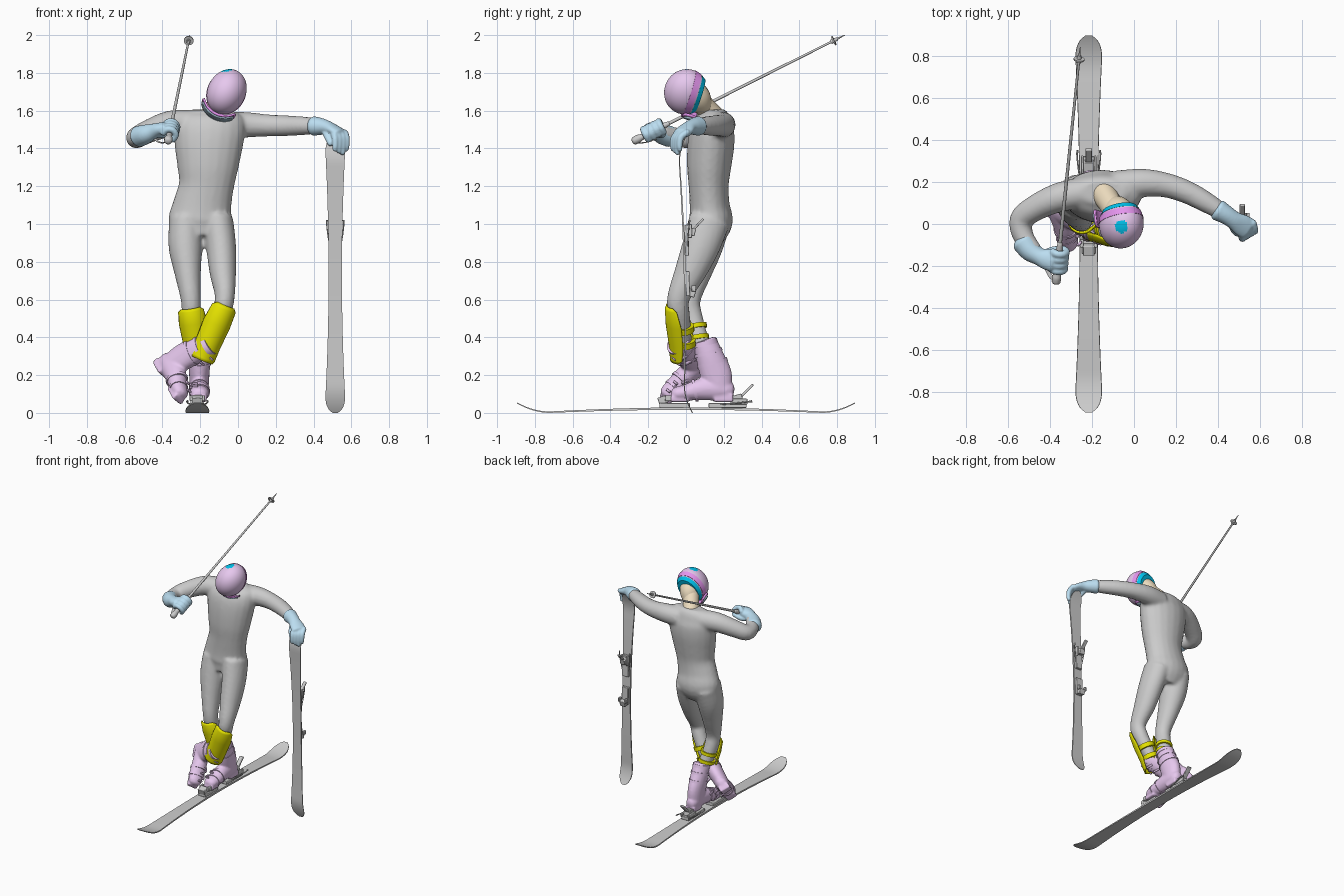
import bpy, bmesh
from math import sin, cos, pi, radians, sqrt
from mathutils import Vector, Matrix

if "Cube" in bpy.data.objects:
    bpy.data.objects.remove(bpy.data.objects["Cube"])

PINK, YELLOW, GLOVE = (.8, .58, .86), (.8, .78, .0), (.5, .73, .88)
BLUE, MAGENTA, SKIN, LENS = (.0, .55, .85), (.78, .3, .85), (.85, .72, .52), (.4, .55, .65)


def material(color):
    key = "color_%02d_%02d_%02d" % tuple(int(c * 99) for c in color)
    m = bpy.data.materials.get(key) or bpy.data.materials.new(key)
    m.diffuse_color = (*color, 1)
    m.use_nodes = True
    m.node_tree.nodes["Principled BSDF"].inputs["Base Color"].default_value = m.diffuse_color
    return m


def obj(name, bm, color=None, M=None, remesh=0, solid=0, bevel=0):
    bmesh.ops.recalc_face_normals(bm, faces=bm.faces[:])
    if M:
        bm.transform(M)
    me = bpy.data.meshes.new(name)
    bm.to_mesh(me)
    bm.free()
    o = bpy.data.objects.new(name, me)
    bpy.context.collection.objects.link(o)
    if color:
        me.materials.append(material(color))
    if remesh:
        r = o.modifiers.new("merge", 'REMESH')
        r.mode, r.voxel_size, r.use_smooth_shade = 'VOXEL', remesh, True
        s = o.modifiers.new("soften", 'SMOOTH')
        s.factor, s.iterations = .5, 6
    if solid:
        s = o.modifiers.new("thickness", 'SOLIDIFY')
        s.thickness, s.offset = solid, 0
    if bevel:
        b = o.modifiers.new("bevel", 'BEVEL')
        b.width, b.segments = bevel, 2
    return o


def loft(bm, rings, closed=True):
    vs = [[bm.verts.new(p) for p in r] for r in rings]
    n = len(vs[0])
    for a, b in zip(vs, vs[1:]):
        for i in range(n if closed else n - 1):
            j = (i + 1) % n
            bm.faces.new((a[i], a[j], b[j], b[i]))
    if closed:
        bm.faces.new(vs[0])
        bm.faces.new(vs[-1])


def tube(bm, pts, side=(1, 0, 0), dome=0, seg=20, steps=4):
    """Smooth tube through (x, y, z, ra, rb) points; ra lies along side."""
    P = [Vector(list(p) + [p[3]] * (5 - len(p))) for p in pts]
    Q = [2 * P[0] - P[1]] + P + [2 * P[-1] - P[-2]]
    if len(P) == 2:
        path = P
    else:
        path = []
        for a, b, c, d in zip(Q, Q[1:], Q[2:], Q[3:]):
            for k in range(steps):
                t = k / steps
                path.append(.5 * (2 * b + (c - a) * t + (2 * a - 5 * b + 4 * c - d) * t * t
                                  + (3 * b - a - 3 * c + d) * t ** 3))
        path.append(P[-1])
    rings = []
    for i, p in enumerate(path):
        t = Vector((path[min(i + 1, len(path) - 1)] - path[max(i - 1, 0)])[:3]).normalized()
        a = Vector(side)
        a = (a - a.dot(t) * t).normalized()
        b = t.cross(a)

        def ring(off, k):
            c = Vector(p[:3]) + t * off
            return [c + k * (p[3] * cos(u) * a + p[4] * sin(u) * b)
                    for u in (2 * pi * j / seg for j in range(seg))]
        h = dome * min(p[3], p[4])
        if dome and i == 0:
            rings += [ring(-h, .35), ring(-.7 * h, .75)]
        rings.append(ring(0, 1))
        if dome and i == len(path) - 1:
            rings += [ring(.7 * h, .75), ring(h, .35)]
    loft(bm, rings)


def box(bm, c, s, tilt=0):
    bmesh.ops.create_cube(bm, size=1, matrix=Matrix.Translation(c)
                          @ Matrix.Rotation(radians(tilt), 4, 'X') @ Matrix.Diagonal((*s, 1)))


def shell(bm, rows, facing, n=16):
    """Curved plate made of arcs (point, radius, half angle) turned to facing."""
    ax = (Vector(rows[-1][0]) - Vector(rows[0][0])).normalized()
    f = Vector(facing)
    f = (f - f.dot(ax) * ax).normalized()
    s = ax.cross(f)
    loft(bm, [[Vector(p) + r * (cos(u) * f + sin(u) * s)
               for u in (radians(h) * (2 * i / n - 1) for i in range(n + 1))]
              for p, r, h in rows], False)


def frame(y, z, origin, scale=1):
    y = Vector(y).normalized()
    z = Vector(z)
    z = (z - z.dot(y) * y).normalized()
    R = Matrix((y.cross(z), y, z)).transposed().to_4x4()
    return Matrix.Translation(origin) @ R @ Matrix.Scale(scale, 4)


# race suit: torso, arms and legs merged into one skin
bm = bmesh.new()
tube(bm, [(-.2, .11, .92, .12, .085), (-.2, .132, 1.01, .168, .115), (-.188, .125, 1.1, .155, .106),
          (-.168, .12, 1.2, .146, .106), (-.16, .122, 1.3, .162, .117), (-.155, .132, 1.42, .182, .124),
          (-.15, .14, 1.51, .188, .115), (-.15, .15, 1.57, .17, .085), (-.15, .15, 1.605, .11, .055)])
tube(bm, [(-.08, .18, 1.52, .075), (.04, .195, 1.525, .068), (.15, .185, 1.522, .059),
          (.25, .152, 1.52, .055), (.34, .105, 1.52, .05), (.43, .05, 1.518, .04)], (0, 0, 1))
tube(bm, [(-.24, .15, 1.53, .075), (-.36, .125, 1.53, .07), (-.47, .075, 1.492, .062),
          (-.535, .02, 1.458, .057), (-.525, -.06, 1.462, .05), (-.47, -.135, 1.485, .04)], (0, 0, 1))
tube(bm, [(-.275, .13, 1.02, .09, .11), (-.278, .095, .88, .09, .1), (-.266, .055, .74, .07, .08),
          (-.25, .02, .6, .053, .058), (-.243, .035, .5, .051, .055), (-.21, .085, .35, .046)])
tube(bm, [(-.11, .125, 1.02, .085, .11), (-.09, .078, .88, .08, .1), (-.08, .02, .74, .07, .083),
          (-.07, -.04, .61, .052, .06), (-.095, -.035, .52, .052, .056), (-.18, -.01, .35, .044)])
obj("race_suit", bm, remesh=.011)

# shin guards with two straps each
for name, a, b, face in (("left", (-.07, -.042, .575), (-.195, -.012, .285), (.2, -1, 0)),
                         ("right", (-.25, .02, .56), (-.215, .062, .33), (-.1, -1, 0))):
    a, b = Vector(a), Vector(b)
    bm = bmesh.new()
    shell(bm, [(a.lerp(b, t), r, h) for t, r, h in ((0, .06, 50), (.06, .068, 72), (.35, .072, 85),
                                                  (.7, .067, 85), (.95, .068, 75), (1, .068, 55))], face)
    obj(name + "_shin_guard", bm, YELLOW, solid=.008)
    bm = bmesh.new()
    back = Vector(face) * -.012
    for t in (.4, .66):
        p, q = a.lerp(b, t) + back, a.lerp(b, t + .1) + back
        tube(bm, [(*p, .061), (*q, .06)], (1, 0, 0))
    obj(name + "_guard_straps", bm, YELLOW)

# ski boots: toe points to local -y, sole on local z = 0
boots = (("right", Matrix.Translation((-.205, .09, .06)), -1),
         ("left", frame((-.32, .74, .58), (.7, -.14, .66), (-.38, .015, .16)), 1))
for name, M, out in boots:
    bm = bmesh.new()
    tube(bm, [(0, .13, .06, .044, .05), (0, .08, .068, .05, .062), (0, 0, .066, .052, .06),
              (0, -.08, .05, .054, .045), (0, -.14, .042, .048, .036)], dome=.8)
    tube(bm, [(0, .09, .05, .048, .065), (0, .07, .14, .054, .084), (0, .035, .24, .06, .074),
              (0, .005, .325, .057, .064)])
    box(bm, (0, -.125, .013), (.075, .095, .03))
    box(bm, (0, .11, .018), (.078, .1, .04))
    obj(name + "_boot_shell", bm, PINK, M, remesh=.007)
    bm = bmesh.new()
    for p, q in (((0, .052, .195, .061, .083), (0, .047, .212, .062, .082)),
                 ((0, .03, .25, .063, .077), (0, .025, .267, .063, .076)),
                 ((0, .012, .295, .062, .071), (0, .006, .32, .061, .069)),
                 ((0, -.035, .06, .0565, .061), (0, -.05, .057, .0565, .058)),
                 ((0, -.09, .048, .0565, .047), (0, -.105, .046, .0555, .045))):
        tube(bm, [p, q])
    obj(name + "_boot_bands", bm, PINK, M)
    bm = bmesh.new()
    for y, z, w in ((.0, .205, .055), (-.015, .26, .055), (-.045, .085, .047), (-.1, .07, .045)):
        box(bm, (out * w, y, z), (.014, .045, .014), -15)
        box(bm, (out * w * .5, y - .045, z + .012), (.03, .012, .012))
    obj(name + "_boot_buckles", bm, PINK, M, bevel=.003)

# skis with bindings: one on the snow, a smaller one upright under the hand
skis = (("snow", Matrix.Translation((-.215, 0, 0))),
        ("upright", frame((0, -.022, 1), (0, 1, .022), (.515, -.025, .733), .82)))
for name, M in skis:
    bm = bmesh.new()
    rings = []
    for i in range(65):
        y = -.895 * cos(pi * i / 64)
        e = abs(y)
        w = .043 + .02 * min(e / .78, 1) ** 2
        if e > .8:
            w *= max(.3, sqrt(max(0, 1 - ((e - .8) / .097) ** 2)))
        z = .016 * (1 - (e / .72) ** 2) if e < .72 else .05 * ((e - .72) / .175) ** 2
        t = .014 - .008 * e / .895
        rings.append([(-w, y, z), (w, y, z), (w * .97, y, z + t), (-w * .97, y, z + t)])
    loft(bm, rings)
    obj(name + "_ski", bm, None, M)
    bm = bmesh.new()
    box(bm, (0, -.06, .04), (.065, .16, .026))
    box(bm, (0, .22, .04), (.065, .2, .026))
    box(bm, (0, -.122, .068), (.056, .05, .04), 18)
    for s in (-1, 1):
        box(bm, (s * .033, -.092, .078), (.016, .04, .03))
        box(bm, (s * .03, .28, .06), (.012, .09, .03))
    box(bm, (0, .275, .072), (.05, .05, .05), 15)
    box(bm, (0, .32, .115), (.032, .1, .014), 45)
    obj(name + "_ski_binding", bm, None, M, bevel=.004)
    bm = bmesh.new()
    for s in (-1, 1):
        tube(bm, [(s * .034, .18, .045, .004), (s * .047, .25, .05, .004), (s * .055, .32, .058, .004),
                  (s * .053, .35, .062, .006)], (0, 0, 1), seg=8)
    obj(name + "_ski_brake", bm, None, M)

# ski pole
grip, tip = Vector((-.37, -.275, 1.44)), Vector((-.255, .84, 2.0))
pole = lambda t, *r: (*grip.lerp(tip, t), *r)
bm = bmesh.new()
for p in ([pole(.15, .009), pole(.96, .006)], [pole(.95, .007), pole(1, .002)],
          [pole(.945, .026), pole(.951, .026)], [pole(.935, .012), pole(.965, .009)]):
    tube(bm, p, seg=16)
tube(bm, [pole(0, .021), pole(.02, .022), pole(.045, .016), pole(.12, .017), pole(.165, .012)], dome=.5)
obj("ski_pole", bm)
bm = bmesh.new()
tube(bm, [(-.372, -.255, 1.452, .003, .01), (-.395, -.25, 1.43, .003, .01), (-.42, -.2, 1.435, .003, .01),
          (-.44, -.16, 1.45, .003, .01)], (0, 0, 1), seg=8)
obj("pole_wrist_strap", bm)

# glove gripping the pole
d = (tip - grip).normalized()
e1 = (Vector((1, 0, 0)) - d.x * d).normalized()
e2 = e1.cross(d)
bm = bmesh.new()
tube(bm, [(-.525, -.085, 1.463, .057), (-.49, -.128, 1.475, .052), (-.45, -.155, 1.49, .042),
          (-.42, -.166, 1.5, .036, .05), (-.385, -.172, 1.51, .032, .056)], (0, 0, 1), .5)
for k in range(4):
    c = grip.lerp(tip, .058 + .024 * k)
    tube(bm, [(*(c + .034 * (cos(u) * e1 + sin(u) * e2)), .018)
              for u in (radians(v) for v in (165, 110, 55, 0, -60))], d, .7, 12)
tube(bm, [(-.42, -.14, 1.475, .02), (-.385, -.125, 1.475, .019), (-.35, -.12, 1.485, .017)], (0, 0, 1), .7, 12)
obj("right_glove", bm, GLOVE, remesh=.0055)

# glove resting on top of the upright ski
bm = bmesh.new()
tube(bm, [(.4, .066, 1.519, .052), (.44, .042, 1.516, .045), (.475, .018, 1.51, .036, .043),
          (.51, -.004, 1.497, .028, .052), (.54, -.022, 1.48, .026, .054)], (0, 0, 1), .5)
for k in range(4):
    x, y = .505 + .02 * k, -.05 + .012 * k
    tube(bm, [(x, y + .02, 1.485, .018), (x + .008, y - .012, 1.46, .018), (x + .01, y - .02, 1.42, .016),
              (x + .008, y - .018, 1.395 - .01 * (k % 3), .014)], (1, 0, 0), .8, 12)
tube(bm, [(.465, .01, 1.49, .022), (.475, -.025, 1.46, .019), (.49, -.045, 1.425, .016)], (1, 0, 0), .8, 12)
obj("left_glove", bm, GLOVE, remesh=.0055)

# head bowed towards the bent arm: local -y is the face, local z the crown
H = frame((.42, .3, .84), (.15, -.9, .35), (-.06, 0, 1.7))
bm = bmesh.new()
bmesh.ops.create_uvsphere(bm, u_segments=64, v_segments=40, radius=1, matrix=Matrix.Diagonal((.101, .125, .115, 1)))
bmesh.ops.bisect_plane(bm, geom=bm.verts[:] + bm.edges[:] + bm.faces[:], plane_co=(0, 0, -.075),
                       plane_no=(0, 0, 1), clear_inner=True)
bmesh.ops.holes_fill(bm, edges=[e for e in bm.edges if e.is_boundary], sides=0)
o = obj("helmet", bm, PINK, H)
o.data.materials.append(material(BLUE))
for f in o.data.polygons:
    if (f.center - H.translation).normalized().angle(Vector((0, -.12, 1))) < radians(15):
        f.material_index = 1
for name, z0, z1, k, col in (("goggle_strap", -.048, -.015, 1.025, MAGENTA), ("helmet_trim", -.078, -.055, 1.02, BLUE)):
    bm = bmesh.new()
    rows = []
    for z in (z0, z1):
        q = k * sqrt(1 - (z / .115) ** 2)
        rows.append((0, 0, z, .101 * q, .125 * q))
    tube(bm, rows, seg=48)
    obj(name, bm, col, H)
for name, r, z0, z1, ang, col in (("goggle_frame", .112, -.015, -.1, 58, MAGENTA), ("goggle_lens", .119, -.027, -.088, 50, LENS)):
    bm = bmesh.new()
    shell(bm, [((0, -.018, z0 + (z1 - z0) * t), r, ang * h)
               for t, h in ((0, .85), (.12, .97), (.5, 1), (.88, .95), (1, .8))], (0, -1, 0))
    obj(name, bm, col, H, solid=.01)
bm = bmesh.new()
tube(bm, [(0, -.01, -.03, .078, .09), (0, -.03, -.08, .068, .078), (0, -.055, -.125, .045, .045)], dome=.6)
obj("face", bm, SKIN, H)
bm = bmesh.new()
tube(bm, [(-.08, .05, 1.67, .06), (-.115, .1, 1.62, .056), (-.15, .155, 1.55, .065)])
obj("neck", bm, SKIN)

bpy.ops.object.select_all(action='SELECT')
bpy.context.view_layer.objects.active = o
bpy.ops.object.shade_smooth_by_angle(angle=radians(40))
